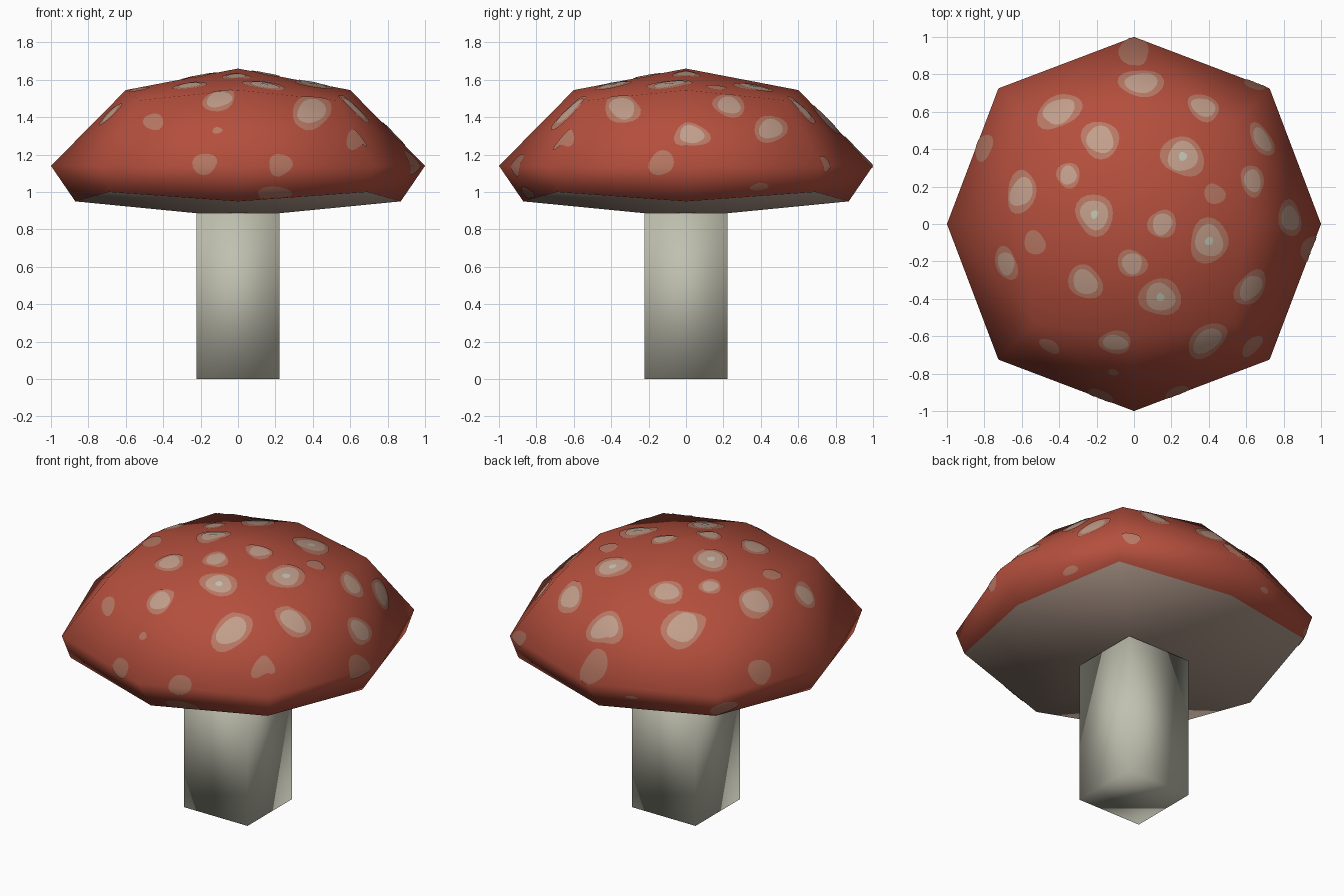
import bpy, bmesh, math, random
from mathutils import Vector
from mathutils.bvhtree import BVHTree
from mathutils.interpolate import poly_3d_calc

if "Cube" in bpy.data.objects:
    bpy.data.objects.remove(bpy.data.objects["Cube"])

random.seed(4)


def material(name, *rgb):
    m = bpy.data.materials.new(name)
    m.diffuse_color = [((c / 255 + 0.055) / 1.055) ** 2.4 for c in rgb] + [1]
    m.use_nodes = True
    m.node_tree.nodes["Principled BSDF"].inputs["Base Color"].default_value = m.diffuse_color
    return m


RED = material("cap_red", 180, 79, 61)
UNDER = material("underside_tan", 172, 150, 136)
STEM = material("stem_cream", 192, 192, 176)
HALO = material("spot_edge_pink", 184, 120, 100)
SPOT = material("spot_beige", 194, 158, 139)
CORE = material("spot_centre_pale", 190, 196, 180)


def add_object(name, mesh, mats):
    ob = bpy.data.objects.new(name, mesh)
    bpy.context.collection.objects.link(ob)
    for m in mats:
        mesh.materials.append(m)
    mesh.shade_smooth()
    return ob


# Stem: square smooth-shaded post
bm = bmesh.new()
bmesh.ops.create_cube(bm, size=1)
for v in bm.verts:
    v.co = (v.co.x * 0.445, v.co.y * 0.445, (v.co.z + 0.5) * 0.887)
me = bpy.data.meshes.new("stem")
bm.to_mesh(me)
bm.free()
add_object("stem", me, [STEM])

# Cap: once-subdivided cube; (reach, height) for centre, side and corner points
CAP = {1: ((0, 1.66), (0.60, 1.545), (0.53, 1.49)),
       0: (None, (1.0, 1.14), (0.725, 1.14)),
       -1: ((0, 0.865), (0.87, 0.95), (0.69, 1.0))}
bm = bmesh.new()
bmesh.ops.create_cube(bm, size=2)
bmesh.ops.subdivide_edges(bm, edges=bm.edges[:], cuts=1, use_grid_fill=True)
for f in bm.faces:
    f.material_index = 1 if f.calc_center_median().z < -0.9 else 0
for v in bm.verts:
    i, j, k = (round(c) for c in v.co)
    reach, z = CAP[k][abs(i) + abs(j)]
    v.co = (i * reach, j * reach, z)
bmesh.ops.triangulate(bm, faces=bm.faces[:], quad_method='BEAUTY')
bmesh.ops.recalc_face_normals(bm, faces=bm.faces[:])
bm.normal_update()
bm.verts.ensure_lookup_table()
bm.faces.ensure_lookup_table()
me = bpy.data.meshes.new("cap")
bm.to_mesh(me)
add_object("cap", me, [RED, UNDER])
tree = BVHTree.FromBMesh(bm)

# Spots: thin rounded patches laid on the cap surface
layers = {"spot_edges": ([], [], [], HALO), "spot_fills": ([], [], [], SPOT),
          "spot_centres": ([], [], [], CORE)}


def patch(layer, origin, u, v, ray, lift, rings=5, segs=20):
    verts, faces, normals, _ = layers[layer]
    p1, p2 = random.uniform(0, 6.28), random.uniform(0, 6.28)
    ids = {}
    for n in range(1 + rings * segs):
        r, s = divmod(n - 1, segs)
        t = 2 * math.pi * s / segs
        w = (r + 1) / rings * (1 + 0.07 * math.sin(2 * t + p1) + 0.06 * math.sin(3 * t + p2))
        start = origin + (u * math.cos(t) + v * math.sin(t)) * (w if n else 0)
        hit, nor, idx, _d = tree.ray_cast(start, ray)
        if hit is None or bm.faces[idx].material_index == 1:
            continue
        corners = bm.faces[idx].verts
        weights = poly_3d_calc([c.co for c in corners], hit)
        smooth = sum((c.normal * k for c, k in zip(corners, weights)), Vector())
        ids[n] = len(verts)
        verts.append(hit + nor * lift)
        normals.append(smooth.normalized())
    for s in range(segs):
        t = (s + 1) % segs
        polys = [(0, 1 + s, 1 + t)]
        for o in range(1, 1 + (rings - 1) * segs, segs):
            polys.append((o + s, o + segs + s, o + segs + t, o + t))
        for q in polys:
            if all(n in ids for n in q):
                faces.append([ids[n] for n in q])


UP = Vector((0, 0, 1))

# Spots seen from above: x, y, radius
TOP = [(.04, .75, .11), (-.4, .6, .12), (.37, .62, .09), (.68, .45, .09), (-.18, .45, .1),
       (.26, .36, .11), (-.35, .26, .065), (-.6, .17, .11), (.43, .16, .055),
       (.63, .23, .085), (-.21, .05, .105), (.15, 0, .075), (.4, -.09, .11),
       (.83, .03, .09), (-.53, -.1, .06), (-.68, -.21, .085), (-.01, -.21, .075),
       (-.26, -.31, .09), (.14, -.39, .105), (.62, -.34, .1), (-.45, -.65, .055),
       (-.1, -.63, .085), (.39, -.62, .11), (.63, -.65, .062), (-.11, -.79, .025)]
for x, y, r in TOP:
    origin = Vector((x, y, 3))
    slope = tree.ray_cast(origin, -UP)[1].z
    out = Vector((x, y, 0)).normalized()
    fill = 0.72 if r > 0.064 else 0
    core = 0.2 if r > 0.104 and slope > 0.8 else 0
    for layer, k, lift in (("spot_edges", 1, .004), ("spot_fills", fill, .006),
                           ("spot_centres", core, .008)):
        if k:
            patch(layer, origin, UP.cross(out) * r * k * 1.05, out * r * k * slope, -UP, lift)

# Spots around the rim: azimuth, height, radius (lower ones are flatter)
RIM = [(90, 1.21, .085), (153, 1.2, .07), (-8, 1.155, .07), (-101, 1.15, .065),
       (-76, 1.145, .065), (-77, .99, .1), (26, 1.03, .05), (49, 1.15, .05),
       (105, 1.07, .035), (138, 1.045, .09)]
for az, z, r in RIM:
    t = math.radians(az)
    out = Vector((math.cos(t), math.sin(t), 0))
    flat = 0.9 if z > 1.1 else 0.4
    patch("spot_edges", out * 3 + UP * z, UP.cross(out) * r, UP * r * flat, -out, .004)

for name, (verts, faces, normals, mat) in layers.items():
    me = bpy.data.meshes.new(name)
    me.from_pydata(verts, [], faces)
    add_object(name, me, [mat])
    # follow the cap's smooth shading
    me.normals_split_custom_set_from_vertices(normals)
bm.free()
